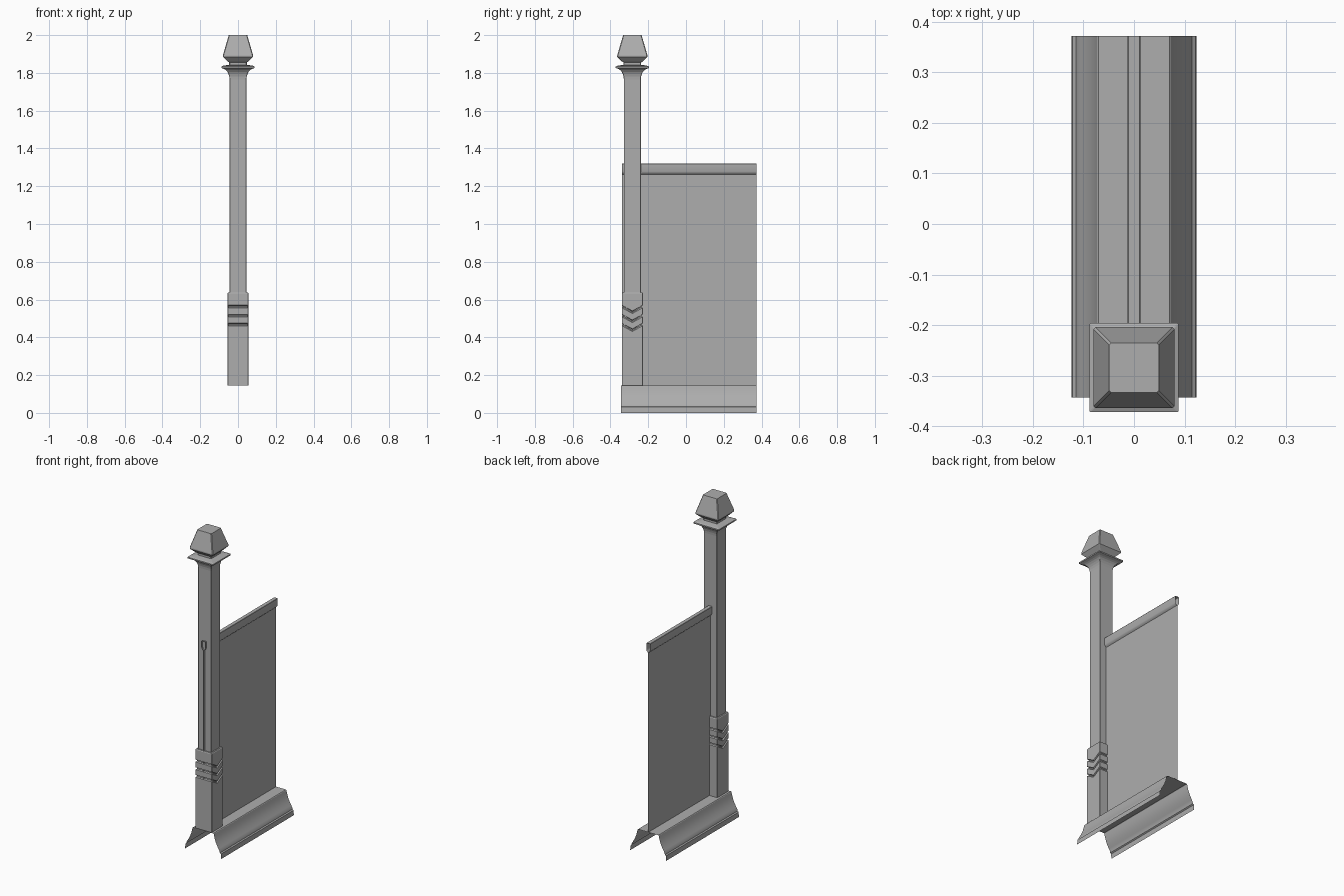
import bpy, bmesh, math

cube = bpy.data.objects.get("Cube")
if cube:
    bpy.data.objects.remove(cube, do_unlink=True)

TONE = (0.42, 0.42, 0.42, 1)
grey = bpy.data.materials.new("mid grey")
grey.use_nodes = True
grey.diffuse_color = TONE
grey.node_tree.nodes["Principled BSDF"].inputs["Base Color"].default_value = TONE

POST_Y = -0.284
BACK = 0.372
DECK = 0.145


def finish(name, bm, smooth=False):
    mesh = bpy.data.meshes.new(name)
    bm.to_mesh(mesh)
    bm.free()
    mesh.materials.append(grey)
    obj = bpy.data.objects.new(name, mesh)
    bpy.context.collection.objects.link(obj)
    if smooth:
        bpy.ops.object.select_all(action='DESELECT')
        obj.select_set(True)
        bpy.context.view_layer.objects.active = obj
        bpy.ops.object.shade_smooth_by_angle(angle=math.radians(30))
    return obj


def square_loft(name, rings, chamfer):
    """Stack square rings of (half width, z, drop); drop lowers the middle of both sides."""
    bm = bmesh.new()
    loops = []
    for h, z, drop in rings:
        k = h - chamfer
        points = [(-k, -h, z), (k, -h, z), (h, -k, z), (h, 0, z - drop), (h, k, z),
                  (k, h, z), (-k, h, z), (-h, k, z), (-h, 0, z - drop), (-h, -k, z)]
        loops.append([bm.verts.new((x, y + POST_Y, w)) for x, y, w in points])
    n = len(loops[0])
    for low, high in zip(loops, loops[1:]):
        for i in range(n):
            j = (i + 1) % n
            bm.faces.new((low[i], low[j], high[j], high[i]))
    bm.faces.new(loops[0][::-1])
    bm.faces.new(loops[-1])
    bmesh.ops.dissolve_limit(bm, angle_limit=0.001, verts=bm.verts, edges=bm.edges)
    return finish(name, bm)


def sheet(name, front, half):
    """Sweep an open, mirrored (x, z) profile along the length; half runs bottom to top."""
    profile = [(-x, z) for x, z in half] + [(x, z) for x, z in reversed(half)]
    bm = bmesh.new()
    near = [bm.verts.new((x, front, z)) for x, z in profile]
    far = [bm.verts.new((x, BACK, z)) for x, z in profile]
    for i in range(len(profile) - 1):
        bm.faces.new((near[i], near[i + 1], far[i + 1], far[i]))
    return finish(name, bm, smooth=True)


# Post foot with three chevron grooves
foot = [(0.056, DECK, 0)]
for z in (0.468, 0.515, 0.563):
    foot += [(0.056, z - 0.007, 0.03), (0.049, z - 0.003, 0.03),
             (0.049, z + 0.003, 0.03), (0.056, z + 0.007, 0.03)]
foot += [(0.056, 0.632, 0), (0.053, 0.637, 0)]
square_loft("post_foot", foot, 0.002)

# Shaft with a flared collar
shaft = [(0.045, 0.6, 0), (0.045, 1.765, 0)]
for i in range(1, 6):
    a = math.radians(15 * i)
    shaft.append((0.045 + 0.037 * (1 - math.cos(a)), 1.765 + 0.057 * math.sin(a), 0))
shaft += [(0.088, 1.826, 0), (0.088, 1.834, 0), (0.078, 1.838, 0), (0.048, 1.843, 0)]
square_loft("post_shaft", shaft, 0.002)

# Tapered finial
square_loft("post_finial", [(0.047, 1.84, 0), (0.047, 1.856, 0), (0.055, 1.86, 0),
                            (0.08, 1.885, 0), (0.08, 1.893, 0), (0.049, 2.0, 0)], 0.004)

# Panel with its top rail, standing just proud of the shaft
sheet("panel", -0.339, [(0.0015, DECK), (0.0015, 1.262), (0.006, 1.266), (0.01, 1.271),
                        (0.0125, 1.278), (0.0125, 1.318), (0.011, 1.32)])

# Open base moulding with gently coved sides
cove = [(0.124, 0), (0.122, 0.03), (0.115, 0.035), (0.113, 0.046)]
for i in range(1, 9):
    t = i / 8
    cove.append((0.113 - 0.04 * t - 0.006 * math.sin(math.pi * t), 0.046 + 0.096 * t))
cove.append((0.07, DECK))
sheet("base_moulding", -0.343, cove)
